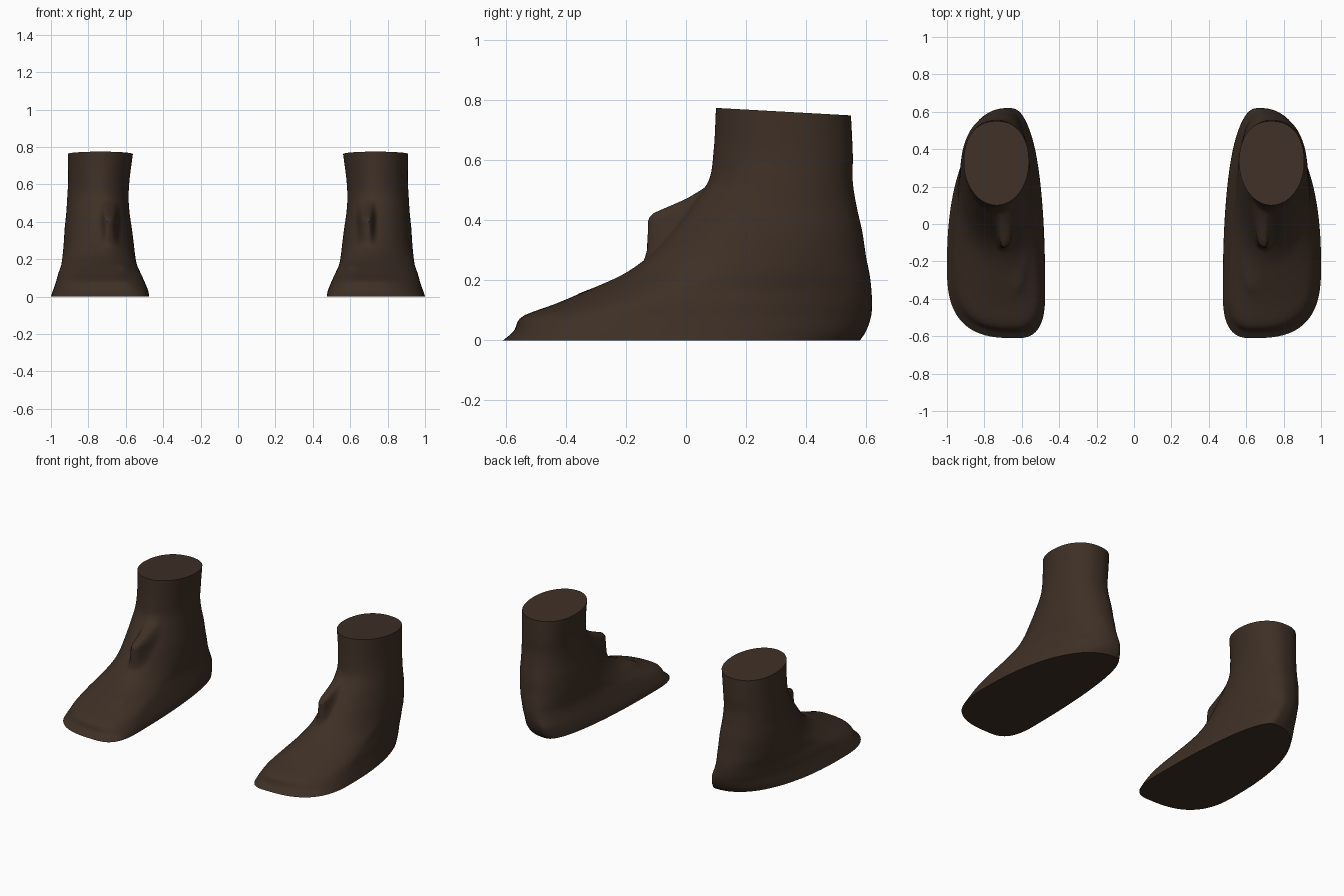
import bpy, bmesh, math

if "Cube" in bpy.data.objects:
    bpy.data.objects.remove(bpy.data.objects["Cube"])

SEG = 112      # points around each slice
RINGS = 64     # slices from sole to ankle

leather = bpy.data.materials.new("dark brown")
leather.diffuse_color = (0.048, 0.029, 0.019, 1)
leather.use_nodes = True
leather.node_tree.nodes["Principled BSDF"].inputs["Base Color"].default_value = leather.diffuse_color

# Horizontal slices: height, toe y, heel y, inner x, outer x, tip x,
# widest y inside, widest y outside, front squareness
SLICES = [
    (0.00, -0.61, 0.58, 0.475, 1.000, 0.63, -0.36, -0.22, 2.8),
    (0.03, -0.575, 0.60, 0.480, 0.990, 0.64, -0.34, -0.21, 2.7),
    (0.08, -0.545, 0.617, 0.500, 0.973, 0.65, -0.26, -0.16, 2.5),
    (0.12, -0.44, 0.62, 0.518, 0.962, 0.67, -0.15, -0.10, 2.3),
    (0.17, -0.32, 0.618, 0.540, 0.945, 0.69, 0.02, 0.02, 2.1),
    (0.22, -0.21, 0.612, 0.550, 0.938, 0.70, 0.14, 0.14, 2.0),
    (0.28, -0.125, 0.60, 0.557, 0.932, 0.71, 0.22, 0.22, 2.0),
    (0.36, -0.05, 0.588, 0.567, 0.927, 0.72, 0.27, 0.27, 2.0),
    (0.45, 0.02, 0.568, 0.580, 0.918, 0.73, 0.30, 0.30, 2.0),
    (0.53, 0.075, 0.556, 0.585, 0.913, 0.735, 0.32, 0.32, 2.0),
    (0.63, 0.092, 0.556, 0.580, 0.908, 0.735, 0.33, 0.33, 2.0),
    (0.775, 0.10, 0.55, 0.562, 0.910, 0.735, 0.33, 0.33, 2.0),
]
# Instep ridge: height, front y
RIDGE = [(0.20, -0.22), (0.265, -0.14), (0.30, -0.132), (0.40, -0.132),
         (0.42, -0.125), (0.44, -0.08), (0.47, -0.01), (0.51, 0.06), (0.56, 0.09)]


def linear(table, z):
    for (a, va), (b, vb) in zip(table, table[1:]):
        if a <= z <= b:
            return va + (vb - va) * (z - a) / (b - a)
    return None


def slice_at(z):
    """Smooth interpolation between the slices."""
    i = 0
    while i < len(SLICES) - 2 and z > SLICES[i + 1][0]:
        i += 1
    p, q = SLICES[i], SLICES[i + 1]
    o, r = SLICES[max(i - 1, 0)], SLICES[min(i + 2, len(SLICES) - 1)]
    h = q[0] - p[0]
    t = (z - p[0]) / h
    out = []
    for k in range(1, 9):
        m0 = (q[k] - o[k]) / (q[0] - o[0]) * h
        m1 = (r[k] - p[k]) / (r[0] - p[0]) * h
        out.append((2*t**3 - 3*t*t + 1) * p[k] + (t**3 - 2*t*t + t) * m0
                   + (3*t*t - 2*t**3) * q[k] + (t**3 - t*t) * m1)
    return out


def power(v, e):
    return math.copysign(abs(v) ** e, v)


def outline(z):
    toe, heel, xin, xout, tip, mid_in, mid_out, sq = slice_at(z)
    ridge = linear(RIDGE, z)
    lift = max(0, toe - ridge) if ridge is not None else 0
    pts = []
    for i in range(SEG):
        a = 2 * math.pi * i / SEG
        c, s = math.cos(a), math.sin(a)
        e = 2 / (sq if s < 0 else 2.25)
        u, v = power(c, e), power(s, e)
        x = tip + u * ((xout - tip) if u > 0 else (tip - xin))
        mid = mid_out if u > 0 else mid_in
        y = mid + v * ((heel - mid) if v > 0 else (mid - toe))
        if v < 0:
            # instep ridge and big toe knuckle
            y -= lift * math.exp(-((x - 0.685) / 0.04) ** 4)
            y -= 0.035 * math.exp(-((x - 0.61) / 0.04) ** 2 - ((z - 0.165) / 0.02) ** 2)
        # ankle opening slopes down to the back
        k = max(0, (z - 0.5) / 0.275)
        pts.append((x, y, z - 0.025 * k * (y - 0.10) / 0.45))
    return pts


def make_boot(name, side):
    bm = bmesh.new()
    rings = []
    for j in range(RINGS + 1):
        z = 0.775 * j / RINGS
        rings.append([bm.verts.new((side * x, y, h)) for x, y, h in outline(z)])
    for lo, hi in zip(rings, rings[1:]):
        for i in range(SEG):
            k = (i + 1) % SEG
            bm.faces.new((lo[i], lo[k], hi[k], hi[i]))
    # sole and ankle cap
    bm.faces.new(rings[0][::-1])
    bm.faces.new(rings[-1])
    bmesh.ops.recalc_face_normals(bm, faces=bm.faces)
    mesh = bpy.data.meshes.new(name)
    bm.to_mesh(mesh)
    bm.free()
    mesh.materials.append(leather)
    ob = bpy.data.objects.new(name, mesh)
    bpy.context.collection.objects.link(ob)
    bpy.ops.object.select_all(action='DESELECT')
    ob.select_set(True)
    bpy.context.view_layer.objects.active = ob
    bpy.ops.object.shade_smooth_by_angle(angle=math.radians(45))


make_boot("right_boot", 1)
make_boot("left_boot", -1)
